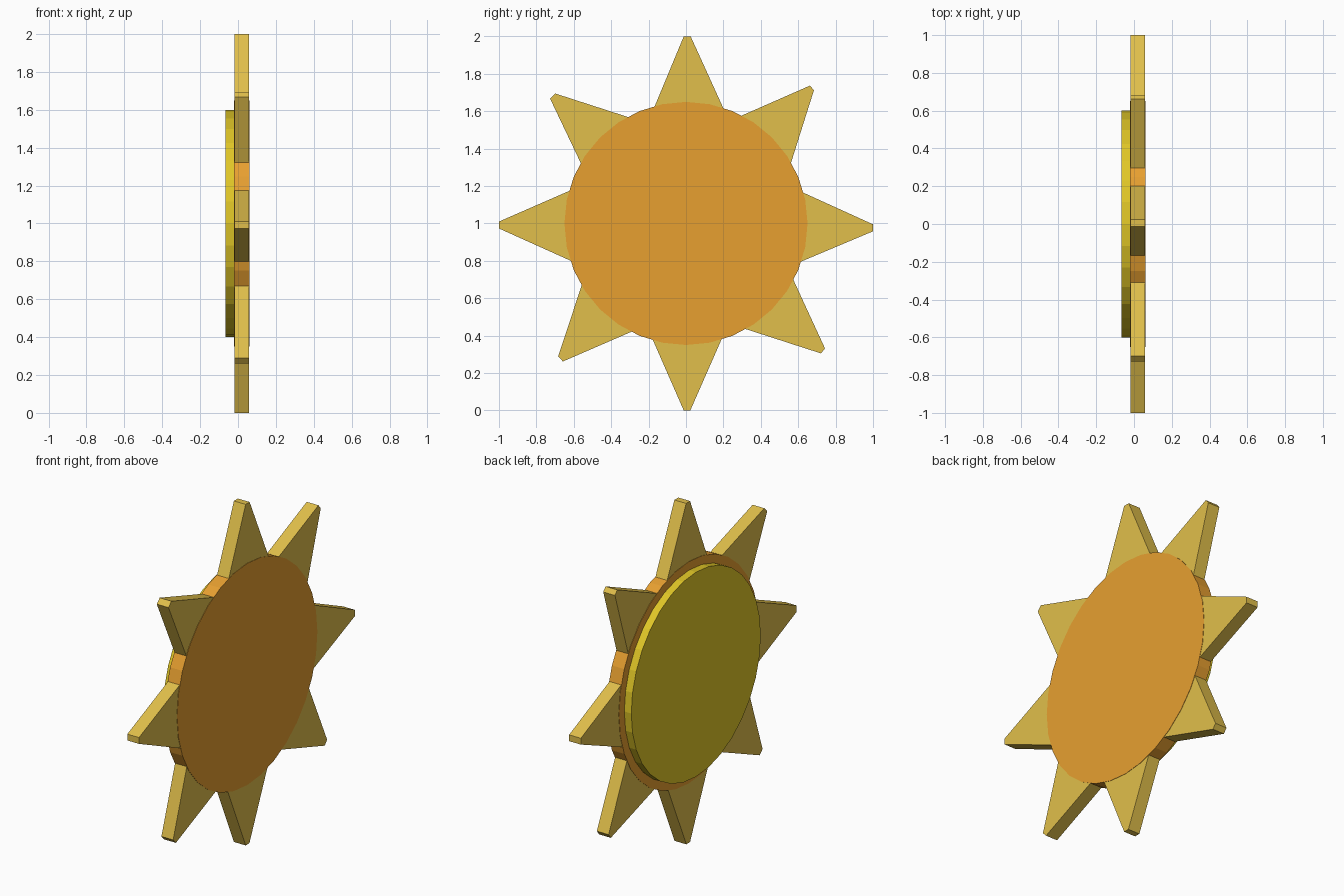
import bpy, bmesh, math

if "Cube" in bpy.data.objects:
    bpy.data.objects.remove(bpy.data.objects["Cube"])

CZ = 1.0  # height of the sun's centre


def material(name, rgb):
    m = bpy.data.materials.new(name)
    m.diffuse_color = (*rgb, 1)
    m.use_nodes = True
    m.node_tree.nodes["Principled BSDF"].inputs["Base Color"].default_value = m.diffuse_color
    return m


def prism(name, profile, x0, x1, mat):
    """Extrude a (y, z) outline along x."""
    bm = bmesh.new()
    face = bm.faces.new([bm.verts.new((x0, y, z)) for y, z in profile])
    ext = bmesh.ops.extrude_face_region(bm, geom=[face])
    bmesh.ops.translate(bm, vec=(x1 - x0, 0, 0),
                        verts=[g for g in ext["geom"] if isinstance(g, bmesh.types.BMVert)])
    bmesh.ops.recalc_face_normals(bm, faces=bm.faces)
    mesh = bpy.data.meshes.new(name)
    bm.to_mesh(mesh)
    bm.free()
    mesh.materials.append(mat)
    obj = bpy.data.objects.new(name, mesh)
    bpy.context.collection.objects.link(obj)
    return obj


def circle(r, n=32):
    return [(r * math.sin(2 * math.pi * i / n), CZ + r * math.cos(2 * math.pi * i / n))
            for i in range(n)]


orange = material("orange", (0.80, 0.35, 0.03))
gold = material("gold", (0.75, 0.52, 0.07))
yellow = material("yellow", (0.75, 0.57, 0.02))

# Round face and the smaller plate behind it
prism("sun_disc", circle(0.65), -0.02, 0.06, orange)
prism("back_plate", circle(0.60), -0.065, -0.019, yellow)

# Blunt-tipped rays, slightly uneven: base, tip, tip, base as (y, z)
rays = [
    [(-.166, 1.63), (-.012, 2.0), (.025, 2.0), (.198, 1.62)],
    [(.294, 1.575), (.663, 1.737), (.684, 1.712), (.561, 1.323)],
    [(.626, 1.165), (1.0, .995), (1.0, .958), (.62, .798)],
    [(.578, .69), (.743, .332), (.722, .305), (.326, .433)],
    [(.19, .38), (.023, 0), (-.012, 0), (-.176, .374)],
    [(-.289, .422), (-.658, .262), (-.684, .289), (-.556, .674)],
    [(-.62, .802), (-1.0, .973), (-1.0, 1.01), (-.631, 1.171)],
    [(-.567, 1.332), (-.727, 1.668), (-.70, 1.695), (-.32, 1.572)],
]
for i, (b0, t0, t1, b1) in enumerate(rays):
    # run the sides on a little so each ray is rooted inside the disc
    a, b = [tuple(p + 0.1 * (p - q) for p, q in zip(base, tip))
            for base, tip in ((b0, t0), (b1, t1))]
    prism(f"ray_{i + 1}", [a, t0, t1, b], -0.018, 0.058, gold)
